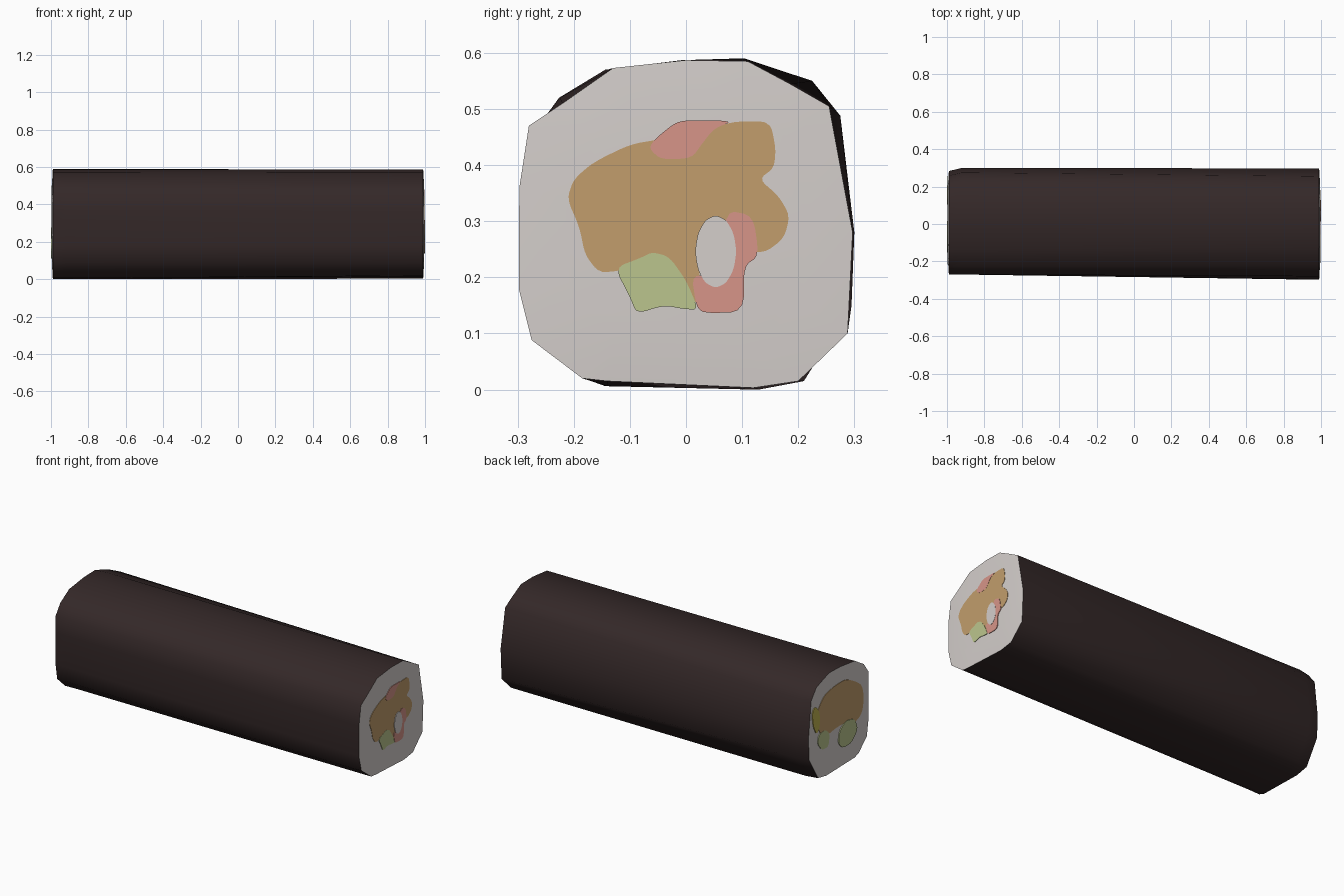
import bpy, bmesh, math

if "Cube" in bpy.data.objects:
    bpy.data.objects.remove(bpy.data.objects["Cube"])

def material(name, rgb):
    m = bpy.data.materials.new(name)
    m.diffuse_color = (*rgb, 1)
    m.use_nodes = True
    m.node_tree.nodes["Principled BSDF"].inputs["Base Color"].default_value = m.diffuse_color
    return m

SEAWEED = material("seaweed black", (0.034, 0.021, 0.021))
RICE = material("rice white", (0.66, 0.62, 0.60))
BROWN = material("filling brown", (0.54, 0.34, 0.15))
PINK = material("filling pink", (0.68, 0.30, 0.25))
GREEN = material("filling green", (0.50, 0.56, 0.27))
YELLOW = material("filling yellow", (0.52, 0.44, 0.08))

# Cross-sections (y, z) at the right end and near the left end
RIGHT = [(-.28, .47), (-.22, .51), (-.13, .573), (0, .587), (.11, .585), (.185, .545),
         (.255, .505), (.297, .28), (.288, .1), (.2, .015), (.12, .003), (-.14, .015),
         (-.185, .02), (-.275, .088), (-.298, .18), (-.297, .36)]
LEFT = [(-.27, .46), (-.225, .52), (-.14, .57), (0, .587), (.105, .59), (.225, .55),
        (.275, .488), (.30, .28), (.295, .15), (.21, .015), (.13, 0), (-.14, .006),
        (-.18, .02), (-.255, .088), (-.27, .18), (-.27, .36)]
TIP = [(y * .97 - .008, z) for y, z in LEFT]

def scaled(ring, k):
    return [(y * k, .295 + (z - .295) * k) for y, z in ring]

# Roll: seaweed wrap with slightly domed rice ends
bm = bmesh.new()
loops = [(-.995, scaled(TIP, .72)), (-.99, TIP), (-.92, LEFT), (.99, RIGHT), (.995, scaled(RIGHT, .72))]
rings = [[bm.verts.new((x, y, z)) for y, z in r] for x, r in loops]
n = len(RIGHT)
for k in range(len(rings) - 1):
    for i in range(n):
        j = (i + 1) % n
        f = bm.faces.new((rings[k][i], rings[k][j], rings[k + 1][j], rings[k + 1][i]))
        f.material_index = 1 if k in (0, 3) else 0
for r in (rings[0], rings[-1]):
    bm.faces.new(r).material_index = 1
bmesh.ops.recalc_face_normals(bm, faces=bm.faces[:])
me = bpy.data.meshes.new("roll")
bm.to_mesh(me)
bm.free()
me.materials.append(SEAWEED)
me.materials.append(RICE)
roll = bpy.data.objects.new("roll", me)
bpy.context.collection.objects.link(roll)
bpy.context.view_layer.objects.active = roll
roll.select_set(True)
bpy.ops.object.shade_smooth_by_angle(angle=math.radians(50))

def rounded(pts):
    # corner cutting for soft outlines
    for _ in range(2):
        out = []
        for a, b in zip(pts, pts[1:] + pts[:1]):
            out.append((a[0] * .8 + b[0] * .2, a[1] * .8 + b[1] * .2))
            out.append((a[0] * .2 + b[0] * .8, a[1] * .2 + b[1] * .8))
        pts = out
    return pts

def plate(name, pts, side, top, mat):
    # thin slice of filling lying on one end of the roll
    bm = bmesh.new()
    face = bm.faces.new([bm.verts.new((side * .994, y, z)) for y, z in rounded(pts)])
    ext = bmesh.ops.extrude_face_region(bm, geom=[face], use_keep_orig=True)
    for v in ext["geom"]:
        if isinstance(v, bmesh.types.BMVert):
            v.co.x = side * top
    bmesh.ops.recalc_face_normals(bm, faces=bm.faces[:])
    me = bpy.data.meshes.new(name)
    bm.to_mesh(me)
    bm.free()
    me.materials.append(mat)
    bpy.context.collection.objects.link(bpy.data.objects.new(name, me))

def oval(cy, cz, ry, rz):
    return [(cy + ry * math.cos(a * math.pi / 6), cz + rz * math.sin(a * math.pi / 6)) for a in range(12)]

# Right end fillings
plate("right_brown_filling", [
    (-.212, .34), (-.20, .375), (-.165, .405), (-.10, .437), (-.04, .447), (0, .465), (.05, .468),
    (.09, .478), (.15, .478), (.16, .43), (.157, .395), (.13, .375), (.165, .345), (.185, .31),
    (.175, .27), (.14, .243), (.09, .25), (.05, .31), (.025, .23), (.022, .15), (0, .17), (-.02, .225),
    (-.06, .235), (-.115, .212), (-.155, .208), (-.18, .24), (-.19, .29)], 1, .997, BROWN)
plate("right_green_filling", [
    (-.127, .217), (-.08, .235), (-.06, .245), (-.03, .237), (0, .195), (.022, .143), (0, .143),
    (-.04, .15), (-.088, .135), (-.1, .165)], 1, .998, GREEN)
plate("right_pink_top_filling", [
    (-.066, .43), (-.055, .447), (-.02, .475), (0, .48), (.085, .479), (.05, .465), (.03, .44),
    (.01, .412), (-.045, .41)], 1, .998, PINK)
plate("right_pink_lower_filling", [
    (.018, .15), (.03, .136), (.103, .138), (.103, .22), (.13, .238), (.12, .31), (.07, .32),
    (.06, .2), (.01, .205)], 1, .999, PINK)
plate("right_rice_hole", oval(.053, .246, .037, .065), 1, 1.0, RICE)

# Left end fillings
plate("left_brown_filling", [
    (.2, .3), (.22, .4), (.15, .48), (.05, .5), (-.05, .5), (-.13, .46), (-.2, .41), (-.22, .33),
    (-.2, .24), (-.12, .21), (-.04, .25), (.04, .25), (.1, .24), (.17, .25)], -1, .997, BROWN)
plate("left_yellow_filling", [
    (.26, .42), (.23, .45), (.19, .4), (.19, .31), (.22, .28), (.25, .34)], -1, .998, YELLOW)
plate("left_green_filling", [
    (.2, .27), (.14, .28), (.1, .24), (.11, .17), (.17, .17), (.21, .22)], -1, .999, GREEN)
plate("left_green_lower_filling", [
    (.01, .22), (-.05, .26), (-.13, .24), (-.16, .17), (-.1, .11), (-.02, .11), (.02, .15)], -1, 1.0, GREEN)
